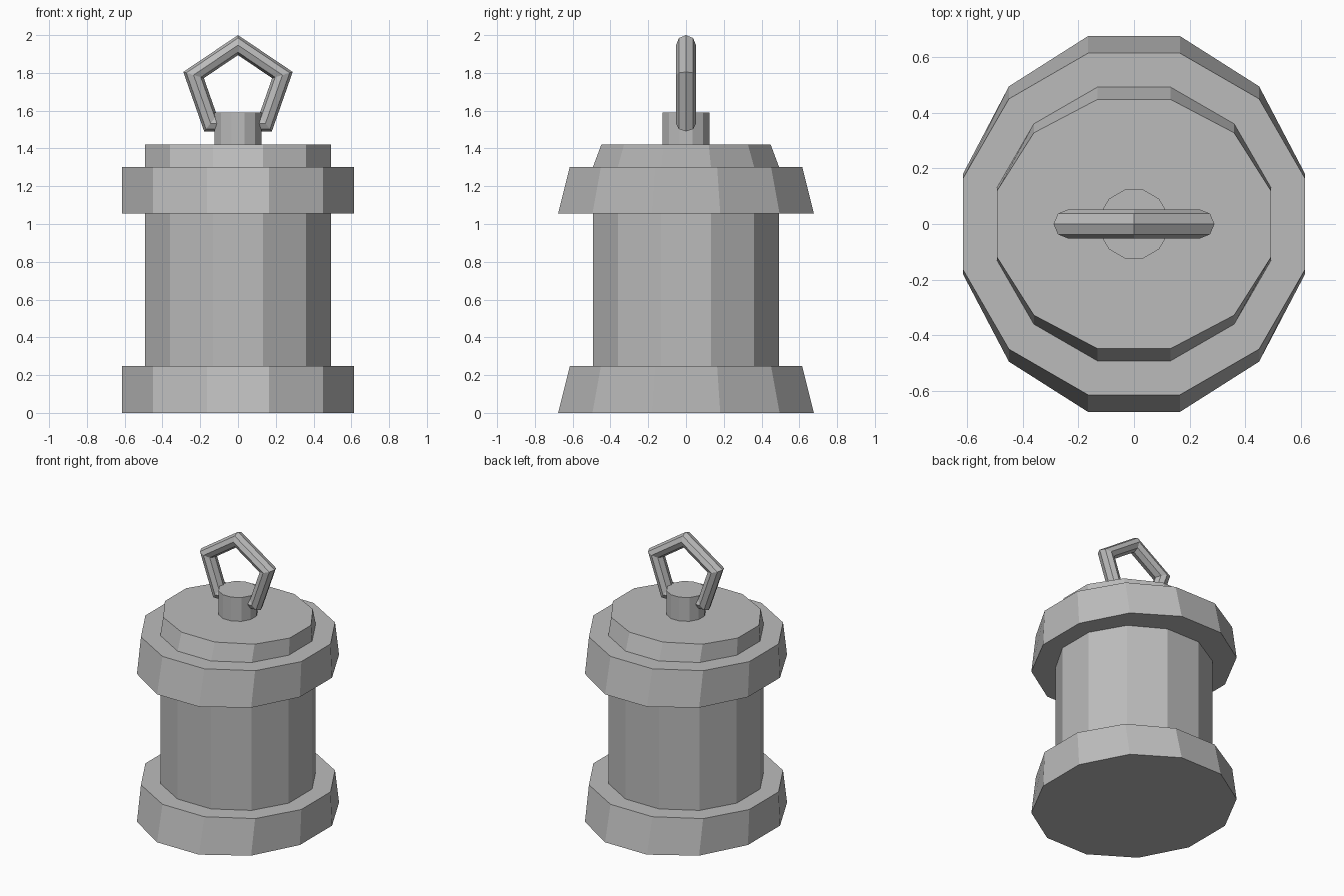
import bpy
import bmesh
from math import cos, sin, tau

cube = bpy.data.objects.get("Cube")
if cube:
    bpy.data.objects.remove(cube, do_unlink=True)

# One plain grey metal
metal = bpy.data.materials.new("grey metal")
metal.use_nodes = True
grey = (0.5, 0.5, 0.5, 1)
metal.diffuse_color = grey
metal.node_tree.nodes["Principled BSDF"].inputs["Base Color"].default_value = grey


def finish(name, bm):
    bmesh.ops.recalc_face_normals(bm, faces=bm.faces)
    mesh = bpy.data.meshes.new(name)
    bm.to_mesh(mesh)
    bm.free()
    mesh.materials.append(metal)
    obj = bpy.data.objects.new(name, mesh)
    bpy.context.collection.objects.link(obj)
    return obj


def drum(name, radius, z0, z1, bottom_depth=1, top_depth=1, sides=12):
    """Capped twelve-sided drum whose ends can be stretched front to back."""
    bm = bmesh.new()
    rings = []
    for z, depth in ((z0, bottom_depth), (z1, top_depth)):
        angles = [tau * (i + 0.5) / sides for i in range(sides)]
        rings.append([bm.verts.new((radius * cos(a), radius * sin(a) * depth, z))
                      for a in angles])
    low, high = rings
    for i in range(sides):
        j = (i + 1) % sides
        bm.faces.new((low[i], low[j], high[j], high[i]))
    bm.faces.new(low[::-1])
    bm.faces.new(high)
    return finish(name, bm)


def hanging_ring(name, radius, tube, z, widen, corners=5, sides=8):
    """Five-cornered upright loop with an eight-sided tube."""
    bm = bmesh.new()
    loops = []
    for i in range(corners):
        a = tau * i / corners
        loop = []
        for k in range(sides):
            b = tau * k / sides
            r = radius + tube * cos(b)
            loop.append(bm.verts.new((r * sin(a) * widen, tube * sin(b), z + r * cos(a))))
        loops.append(loop)
    for i in range(corners):
        here, after = loops[i], loops[(i + 1) % corners]
        for k in range(sides):
            m = (k + 1) % sides
            bm.faces.new((here[k], here[m], after[m], after[k]))
    return finish(name, bm)


# Flared collars at the foot and the shoulder
for part, z in (("base_collar", 0), ("upper_collar", 1.055)):
    drum(part, 0.637, z, z + 0.247, bottom_depth=1.1)

# Body, lid and knob
drum("body", 0.51, 0.247, 1.055)
drum("lid", 0.51, 1.302, 1.42, top_depth=0.91)
drum("knob", 0.128, 1.42, 1.59)

# Ring passing through the knob
hanging_ring("hanging_ring", 0.229, 0.053, 1.718, 1.08)
